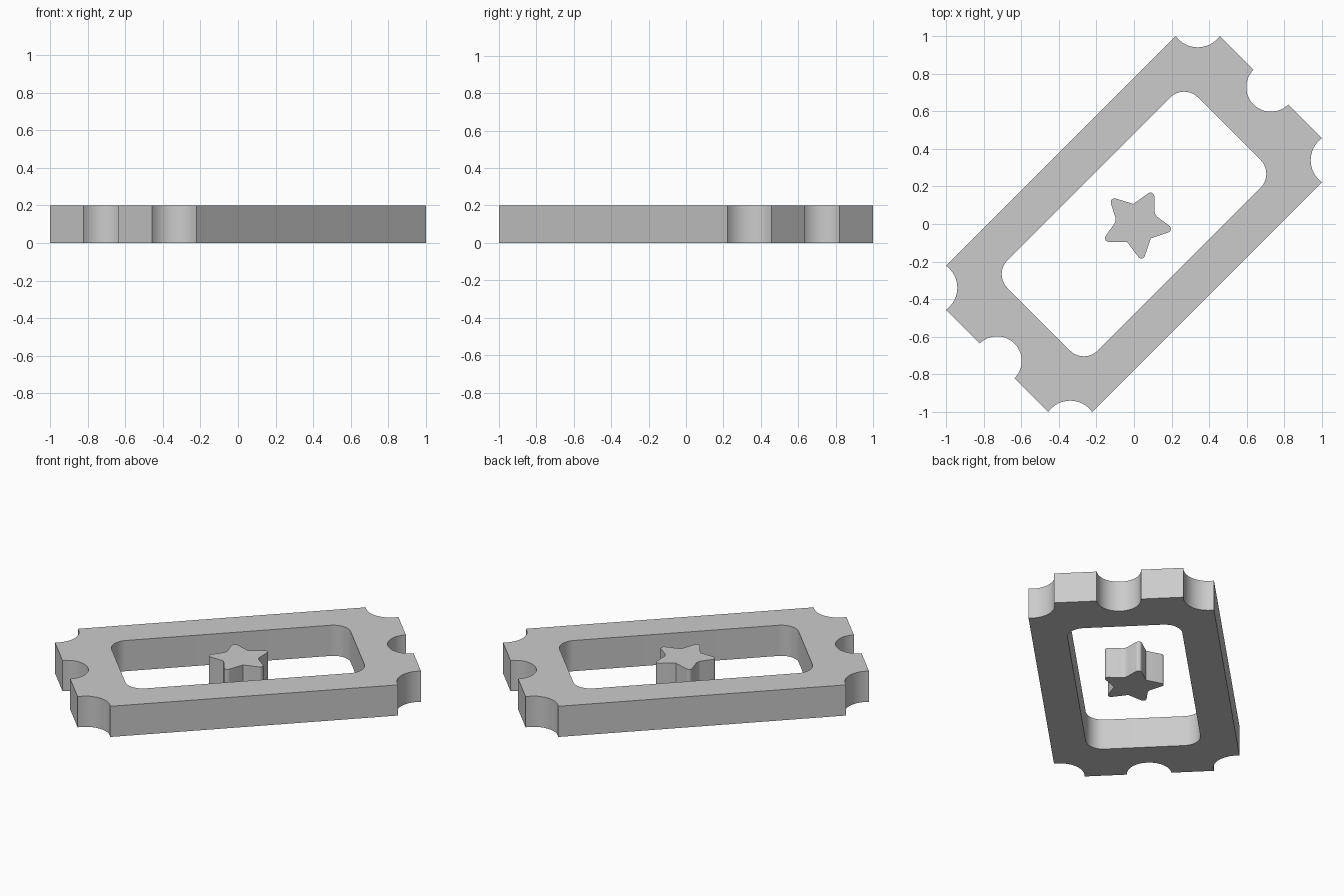
import bpy, bmesh, math
from mathutils import Vector, Matrix

if "Cube" in bpy.data.objects:
    bpy.data.objects.remove(bpy.data.objects["Cube"])

HEIGHT = 0.2


def arc(a, b, depth, n=16):
    """Points from a to b, bulging to the left of the travel direction."""
    a, b = Vector(a), Vector(b)
    half = (b - a).length / 2
    r = (half * half + depth * depth) / (2 * depth)
    d = (b - a).normalized()
    left = Vector((-d.y, d.x))
    centre = (a + b) / 2 + left * (depth - r)
    s = math.asin(min(1, half / r))
    return [centre + r * (d * math.sin(t) + left * math.cos(t))
            for t in (-s + 2 * s * i / n for i in range(n + 1))]


def fillet(corners, radii, n=10):
    """Round each polygon corner with its own radius (0 keeps it sharp)."""
    out = []
    for i, (p, r) in enumerate(zip(corners, radii)):
        if r == 0:
            out.append(p)
            continue
        d1 = (corners[i - 1] - p).normalized()
        d2 = (corners[(i + 1) % len(corners)] - p).normalized()
        half = d1.angle(d2) / 2
        centre = p + (d1 + d2).normalized() * (r / math.sin(half))
        a = p + d1 * (r / math.tan(half)) - centre
        b = p + d2 * (r / math.tan(half)) - centre
        sweep = math.pi - 2 * half
        for k in range(n + 1):
            t = k / n
            out.append(centre + (a * math.sin((1 - t) * sweep)
                                 + b * math.sin(t * sweep)) / math.sin(sweep))
    return out


def slab(name, loops, angle=0):
    """Fill the loops (later loops are holes) and extrude them upward."""
    bm = bmesh.new()
    edges = []
    for loop in loops:
        vs = [bm.verts.new((p.x, p.y, 0)) for p in loop]
        edges += [bm.edges.new((vs[i - 1], vs[i])) for i in range(len(vs))]
    bmesh.ops.triangle_fill(bm, edges=edges, use_beauty=True)
    ext = bmesh.ops.extrude_face_region(bm, geom=bm.faces[:], use_keep_orig=True)
    top = [g for g in ext["geom"] if isinstance(g, bmesh.types.BMVert)]
    bmesh.ops.translate(bm, verts=top, vec=(0, 0, HEIGHT))
    bmesh.ops.recalc_face_normals(bm, faces=bm.faces[:])
    bm.transform(Matrix.Rotation(angle, 4, 'Z'))
    me = bpy.data.meshes.new(name)
    bm.to_mesh(me)
    bm.free()
    ob = bpy.data.objects.new(name, me)
    bpy.context.collection.objects.link(ob)
    bpy.ops.object.select_all(action='DESELECT')
    ob.select_set(True)
    bpy.context.view_layer.objects.active = ob
    bpy.ops.object.shade_smooth_by_angle(angle=math.radians(30))
    return ob


# Ticket frame: one notched end, repeated by half-turn, with a rounded window
L, W, C, N = 1.03, 0.55, 0.166, 0.131
end = (arc((L - C, -W), (L, C - W), 0.06)
       + arc((L, -N), (L, N), N, 24)
       + arc((L, W - C), (L - C, W), 0.06))
outline = end + [-p for p in end]
window = fillet([Vector(p) for p in
                 ((0.717, -0.34), (0.717, 0.34), (-0.717, 0.34), (-0.717, -0.34))],
                [0.105] * 4)
slab("ticket_frame", [outline, window], math.radians(45))

# Star standing in the window: rounded tips, two softened valleys
centre = Vector((0.013, 0))
corners, radii = [], []
for i in range(5):
    for r, off in ((0.208, 63), (0.108, 99)):
        t = math.radians(off + 72 * i)
        corners.append(centre + r * Vector((math.cos(t), math.sin(t))))
        radii.append(0.02 if off == 63 else (0.045 if i in (1, 4) else 0))
slab("centre_star", [fillet(corners, radii)])
